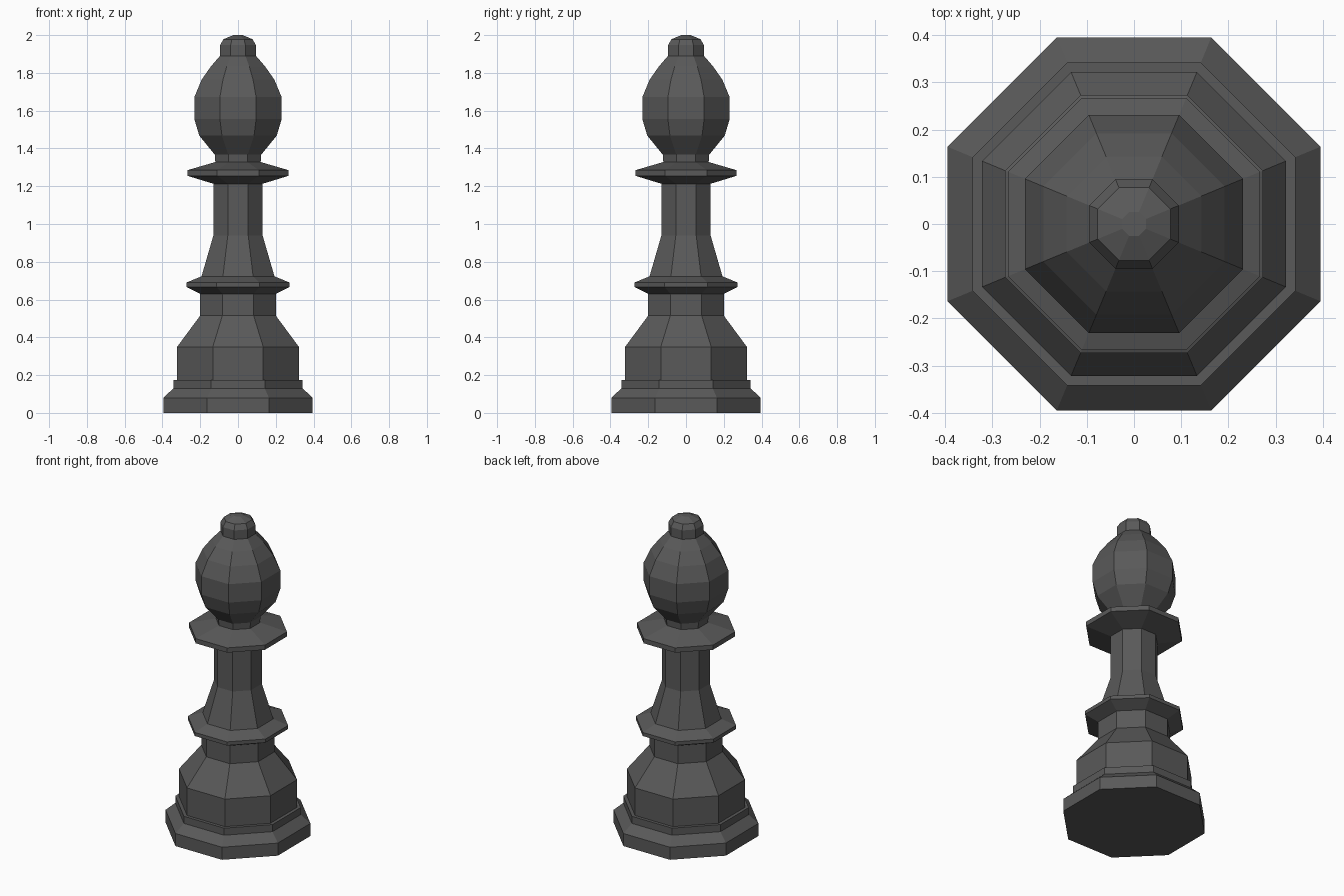
import bpy
import bmesh
import math

default = bpy.data.objects.get("Cube")
if default:
    bpy.data.objects.remove(default, do_unlink=True)

SIDES = 8
CORNER = math.cos(math.pi / SIDES)  # converts flat-to-centre distance to corner radius

charcoal = bpy.data.materials.new("charcoal")
charcoal.use_nodes = True
charcoal.diffuse_color = (0.1, 0.1, 0.1, 1)
bsdf = charcoal.node_tree.nodes["Principled BSDF"]
bsdf.inputs["Base Color"].default_value = (0.1, 0.1, 0.1, 1)
bsdf.inputs["Roughness"].default_value = 0.7


def turned(name, profile, cap_bottom=False, cap_top=False):
    """Eight-sided turned part from (half width, height) pairs, bottom to top."""
    bm = bmesh.new()
    rings = []
    for half_width, z in profile:
        radius = half_width / CORNER
        angles = [(i + 0.5) * math.tau / SIDES for i in range(SIDES)]
        rings.append([bm.verts.new((radius * math.cos(a), radius * math.sin(a), z))
                      for a in angles])
    for low, high in zip(rings, rings[1:]):
        for i in range(SIDES):
            j = (i + 1) % SIDES
            bm.faces.new((low[i], low[j], high[j], high[i]))
    if cap_bottom:
        bm.faces.new(rings[0][::-1])
    if cap_top:
        bm.faces.new(rings[-1])
    mesh = bpy.data.meshes.new(name)
    bm.to_mesh(mesh)
    bm.free()
    mesh.materials.append(charcoal)
    obj = bpy.data.objects.new(name, mesh)
    bpy.context.collection.objects.link(obj)
    return obj


# Stepped foot
turned("base", [(0.395, 0), (0.395, 0.08), (0.342, 0.13), (0.342, 0.175),
                (0.322, 0.175)], cap_bottom=True)

# Heavy lower body with sloping shoulder
turned("lower_body", [(0.322, 0.175), (0.322, 0.35), (0.2, 0.515), (0.2, 0.63)])

# Collar under the stem
turned("lower_collar", [(0.2, 0.63), (0.273, 0.667), (0.273, 0.69), (0.193, 0.723)])

# Tapering stem
turned("stem", [(0.193, 0.723), (0.13, 0.94), (0.13, 1.213)])

# Collar under the head
turned("upper_collar", [(0.13, 1.213), (0.267, 1.255), (0.267, 1.285), (0.12, 1.328)])

# Egg-shaped head on a short neck
turned("head", [(0.12, 1.328), (0.123, 1.367), (0.205, 1.468), (0.231, 1.555),
                (0.231, 1.672), (0.192, 1.765), (0.143, 1.835), (0.095, 1.89)])

# Finial knob
turned("knob", [(0.095, 1.89), (0.095, 1.947), (0.077, 1.978), (0.025, 2.0)],
       cap_top=True)
